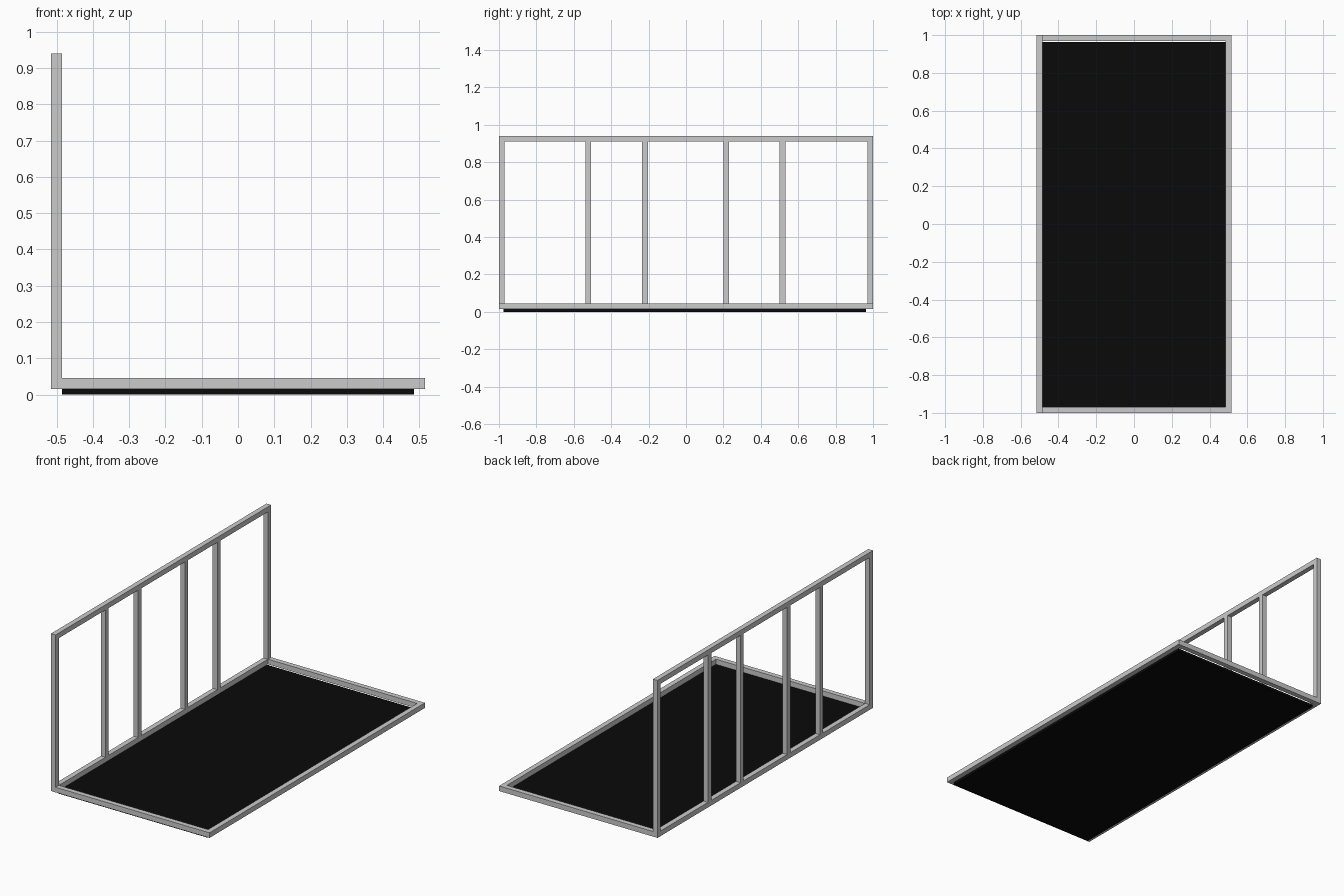
import bpy

if "Cube" in bpy.data.objects:
    bpy.data.objects.remove(bpy.data.objects["Cube"])

T = 0.03            # square tube size
X = 0.5             # side rail centre
Z0, Z1 = 0.03, 0.925  # lower and upper rail centres


def box(name, center, size):
    bpy.ops.mesh.primitive_cube_add(size=1, location=center)
    ob = bpy.context.object
    ob.name = name
    ob.scale = size
    bpy.ops.object.transform_apply(location=False, rotation=False, scale=True)
    return ob


# base frame: long side rails with cross rails between them
for side, s in (("left", -1), ("right", 1)):
    box(f"base_rail_{side}", (s * X, 0, Z0), (T, 2, T))
for end, s in (("front", -1), ("back", 1)):
    box(f"base_cross_rail_{end}", (0, s * (1 - T / 2), Z0), (2 * X - T, T, T))

# upright frame on the left side: top rail and posts
box("top_rail", (-X, 0, Z1), (T, 2, T))
post_bottom, post_top = Z0 + T / 2, Z1 - T / 2
for i, y in enumerate((-0.985, -0.523, -0.219, 0.215, 0.516, 0.985)):
    box(f"post_{i + 1}", (-X, y, (post_bottom + post_top) / 2),
        (T, T, post_top - post_bottom))

# thin black floor panel under the base frame
panel = box("floor_panel", (0, -0.007, 0.0075), (0.97, 1.94, 0.015))
black = bpy.data.materials.new("black_panel")
black.diffuse_color = (0.003, 0.003, 0.003, 1)
black.use_nodes = True
black.node_tree.nodes["Principled BSDF"].inputs["Base Color"].default_value = black.diffuse_color
panel.data.materials.append(black)
